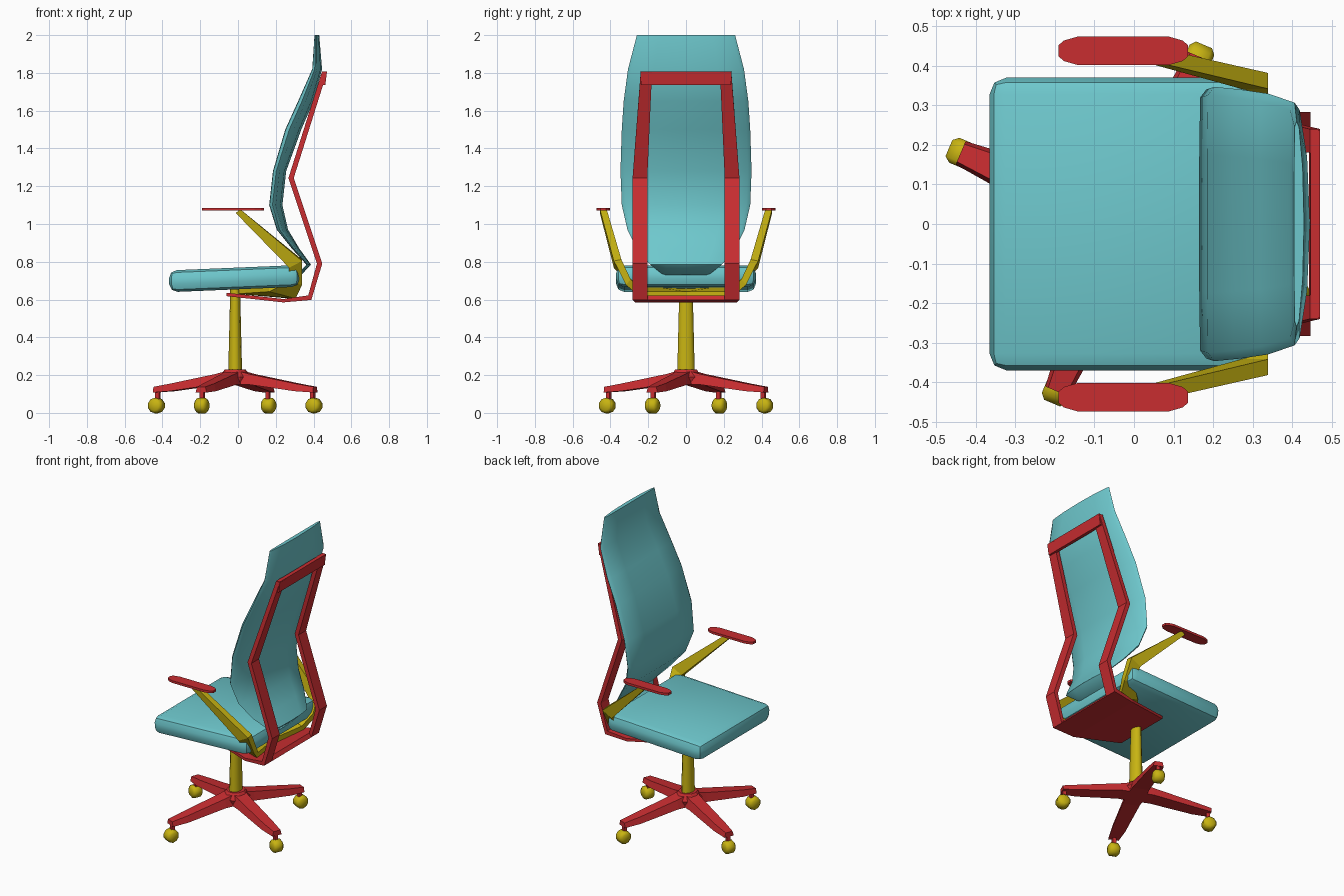
import bpy, bmesh, math
from mathutils import Vector, Matrix

if "Cube" in bpy.data.objects:
    bpy.data.objects.remove(bpy.data.objects["Cube"])


def material(name, color):
    m = bpy.data.materials.new(name)
    m.diffuse_color = (*color, 1)
    m.use_nodes = True
    m.node_tree.nodes["Principled BSDF"].inputs["Base Color"].default_value = m.diffuse_color
    return m


TEAL = material("teal", (0.156, 0.578, 0.61))
RED = material("red", (0.58, 0.026, 0.03))
YELLOW = material("yellow", (0.58, 0.456, 0.006))


def finish(name, bm, mat, smooth=None):
    bmesh.ops.recalc_face_normals(bm, faces=bm.faces)
    me = bpy.data.meshes.new(name)
    bm.to_mesh(me)
    bm.free()
    me.materials.append(mat)
    ob = bpy.data.objects.new(name, me)
    bpy.context.collection.objects.link(ob)
    if smooth:
        bpy.ops.object.select_all(action='DESELECT')
        ob.select_set(True)
        bpy.context.view_layer.objects.active = ob
        bpy.ops.object.shade_smooth_by_angle(angle=math.radians(smooth))
    return ob


def loft(name, rings, mat, smooth=None, xform=None):
    """Skin closed rings of equal length and cap both ends."""
    bm = bmesh.new()
    rows = [[bm.verts.new(p) for p in r] for r in rings]
    n = len(rows[0])
    for a, b in zip(rows, rows[1:]):
        for i in range(n):
            j = (i + 1) % n
            bm.faces.new((a[i], a[j], b[j], b[i]))
    bm.faces.new(rows[0])
    bm.faces.new(rows[-1])
    if xform:
        bm.transform(xform)
    return finish(name, bm, mat, smooth)


def ring4(c, a, b):
    c, a, b = Vector(c), Vector(a), Vector(b)
    return [c + a + b, c - a + b, c - a - b, c + a - b]


def ellipse(cx, rx, ry, z, n=10):
    return [(cx + rx * math.cos(t), ry * math.sin(t), z)
            for t in (2 * math.pi * i / n for i in range(n))]


CX = -0.015

# Column and hub
loft("column", [ellipse(CX, .037, .049, .2), ellipse(CX, .026, .037, .66)], YELLOW, 50)
loft("hub", [ellipse(CX, .07, .07, .15), ellipse(CX, .085, .085, .19),
             ellipse(CX, .055, .06, .23)], RED)

# Four legs with casters
for k in range(4):
    place = Matrix.Translation((CX, 0, 0)) @ Matrix.Rotation(math.radians(67 + 90 * k), 4, 'Z')
    rings = []
    for r, w, z0, z1 in ((.02, .055, .15, .225), (.10, .052, .15, .205),
                         (.36, .043, .115, .155), (.46, .032, .108, .138)):
        rings.append([(r, -w, z0), (r, w, z0), (r, w * .75, z1), (r, -w * .75, z1)])
    loft(f"base_leg_{k + 1}", rings, RED, xform=place)
    loft(f"caster_stem_{k + 1}", [ring4((.445, 0, z), (.011, 0, 0), (0, .011, 0))
                                  for z in (.05, .12)], RED, xform=place)
    wheel = []
    for y, r in ((-.034, .026), (-.022, .041), (.022, .041), (.034, .026)):
        wheel.append([(.453 + r * math.cos(math.pi * (i + .5) / 5), y,
                       .039 + r * math.sin(math.pi * (i + .5) / 5)) for i in range(10)])
    loft(f"caster_wheel_{k + 1}", wheel, YELLOW, 50, xform=place)

# Seat cushion, slightly tilted
bm = bmesh.new()
bmesh.ops.create_cube(bm, size=1)
bm.transform(Matrix.Translation((-.02, 0, .711)) @ Matrix.Rotation(math.radians(-2.4), 4, 'Y')
             @ Matrix.Diagonal((.69, .74, .115, 1)))
bmesh.ops.bevel(bm, geom=bm.edges[:], offset=.042, segments=2, profile=.5, affect='EDGES')
finish("seat", bm, TEAL, 40)

# Backrest: flat front, bulging back, from height / front x / back x / half width
rings = []
for z, xf, xb, w in ((2.0, .405, .43, .26), (1.82, .393, .445, .307), (1.65, .318, .40, .33),
                     (1.5, .25, .335, .34), (1.28, .185, .255, .347), (1.1, .165, .235, .34),
                     (.97, .205, .265, .31), (.87, .285, .325, .262), (.785, .362, .386, .19),
                     (.73, .31, .335, .12)):
    t = xb - xf
    half = [(0, 0), (.5, 0), (.94, .03), (1, .25), (.94, .5), (.55, .86), (0, 1)]
    pts = half + [(-y, x) for y, x in half[-2:0:-1]]
    rings.append([(xf + x * t, y * w, z) for y, x in pts])
loft("backrest", rings, TEAL, 50)

# Rear frame: two rails, top bar and under-seat plate
for s, side in ((-1, "right"), (1, "left")):
    rings = []
    for x, z, yo, yi, dx, dz in ((.458, 1.805, .24, .18, .013, -.003),
                                 (.281, 1.243, .283, .205, .014, 0),
                                 (.432, .79, .283, .205, .014, 0),
                                 (.38, .61, .283, .205, .008, -.012)):
        rings.append(ring4((x, s * (yo + yi) / 2, z), (dx, 0, dz), (0, (yo - yi) / 2, 0)))
    loft(f"frame_rail_{side}", rings, RED)
loft("frame_top_bar", [[(.442, y, 1.735), (.462, y, 1.735), (.471, y, 1.807), (.446, y, 1.807)]
                       for y in (-.238, .238)], RED)
loft("frame_plate", [ring4((x, 0, z), (dx, 0, dz), (0, w, 0)) for x, z, dx, dz, w in
                     ((.38, .61, .008, -.012, .283), (.24, .594, 0, -.009, .27),
                      (-.06, .627, 0, -.009, .19))], RED)

# Arm brackets curling up from under the seat, and arm pads
for s, side in ((-1, "right"), (1, "left")):
    stations = [((0, .438, 1.068), (.012, 0, .010), (0, .018, 0)),
                ((.305, .362, .79), (.034, 0, .018), (0, .020, -.004)),
                ((.305, .305, .70), (.034, 0, -.008), (0, .012, -.015)),
                ((.235, .23, .642), (.070, 0, -.018), (0, .004, -.018)),
                ((.13, 0, .636), (.140, 0, -.012), (0, 0, -.018))]
    mirror = Matrix.Diagonal((1, s, 1, 1))
    loft(f"arm_bracket_{side}", [ring4(*st) for st in stations], YELLOW, xform=mirror)
    outline = []
    for sx, sy in ((1, 1), (-1, 1), (-1, -1), (1, -1)):
        corner = [(.164, .014), (.15, .026), (.115, .036)]
        if sx * sy < 0:
            corner.reverse()
        outline += [(-.027 + sx * x, .438 + sy * y) for x, y in corner]
    loft(f"arm_pad_{side}", [[(x, y, z) for x, y in outline] for z in (1.071, 1.086)],
         RED, xform=mirror)
